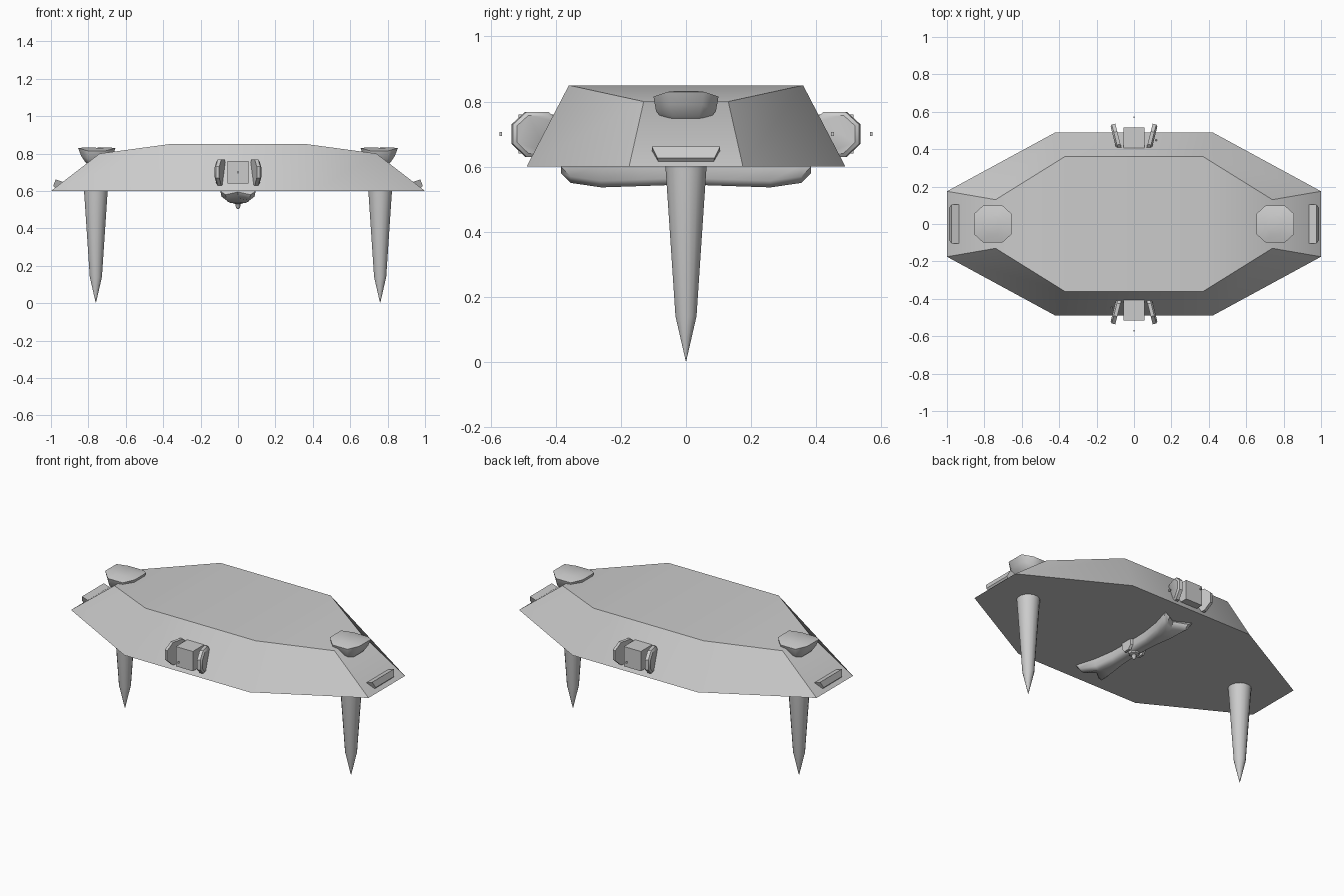
import bpy, bmesh, math
from mathutils import Vector, Matrix

if "Cube" in bpy.data.objects:
    bpy.data.objects.remove(bpy.data.objects["Cube"])


def make(name, bm, angle=30, loc=(0, 0, 0), turn=0.0):
    bmesh.ops.recalc_face_normals(bm, faces=bm.faces)
    bm.transform(Matrix.Translation(loc) @ Matrix.Rotation(turn, 4, 'Z'))
    me = bpy.data.meshes.new(name)
    bm.to_mesh(me)
    bm.free()
    ob = bpy.data.objects.new(name, me)
    bpy.context.collection.objects.link(ob)
    bpy.ops.object.select_all(action='DESELECT')
    bpy.context.view_layer.objects.active = ob
    ob.select_set(True)
    bpy.ops.object.shade_smooth_by_angle(angle=math.radians(angle))
    return ob


def loft(rings, cap_start=True, cap_end=True):
    """Skin a list of rings that share the same point count."""
    bm = bmesh.new()
    rows = [[bm.verts.new(p) for p in r] for r in rings]
    n = len(rows[0])
    for a, b in zip(rows, rows[1:]):
        for i in range(n):
            j = (i + 1) % n
            bm.faces.new((a[i], a[j], b[j], b[i]))
    if cap_start:
        bm.faces.new(rows[0])
    if cap_end:
        bm.faces.new(rows[-1])
    return bm, rows


def octagon(x1, y1, x2, y2, z1, z2):
    """Eight-sided ring: (x1, y1) at the ends, (x2, y2) on the sides."""
    return [(x1, -y1, z1), (x1, y1, z1), (x2, y2, z2), (-x2, y2, z2),
            (-x1, y1, z1), (-x1, -y1, z1), (-x2, -y2, z2), (x2, -y2, z2)]


def lathe(profile, n):
    return loft([[(r * math.cos(2 * math.pi * (i + .5) / n),
                   r * math.sin(2 * math.pi * (i + .5) / n), z)
                  for i in range(n)] for r, z in profile])[0]


def box(size):
    bm = bmesh.new()
    bmesh.ops.create_cube(bm, size=1)
    bmesh.ops.scale(bm, vec=size, verts=bm.verts)
    return bm


# Hull: faceted shell with a gently bent roof
bm, rows = loft([octagon(1, .175, .42, .49, .6, .6),
                 octagon(.74, .13, .37, .36, .80, .85)], cap_end=False)
t = rows[1]
for q in ((0, 1, 2, 7), (7, 2, 3, 6), (6, 3, 4, 5)):
    bm.faces.new([t[i] for i in q])
make("hull", bm)

for side, s in (("right", 1), ("left", -1)):
    turn = 0 if s > 0 else math.pi

    # Spike legs
    make(side + "_leg", lathe([(.067, .62), (.063, .58), (.033, .14), (.001, .003)], 16),
         40, (.76 * s, 0, 0))

    # Bowl-shaped turrets on the sloped ends
    rings = [octagon(a, b, c, d, z1, z2) for a, b, c, d, z1, z2 in
             ((.05, .025, .025, .05, .833, .83),
              (.10, .055, .05, .10, .83, .815),
              (.085, .05, .045, .092, .79, .77),
              (.062, .04, .035, .065, .755, .74),
              (.03, .025, .02, .04, .726, .726))]
    make(side + "_turret", loft(rings)[0], 50, (.755 * s, 0, 0), turn)

    # End bumpers
    section = ((.925, .645, .105), (.975, .662, .105), (.988, .627, .088), (.975, .612, .085))
    make(side + "_bumper", loft([[(x, k * w, z) for x, z, w in section] for k in (-1, 1)])[0],
         30, (0, 0, 0), turn)

# Side guns: box body, two splayed octagonal plates, muzzle markers
for side, s in (("back", 1), ("front", -1)):
    turn = 0 if s > 0 else math.pi
    make(side + "_gun_box", box((.114, .12, .12)), 30, (0, .455 * s, .70))
    make(side + "_gun_muzzle", box((.008, .008, .012)), 30, (0, .57 * s, .70))
    make(side + "_gun_pin", box((.008, .01, .012)), 30, (.12 * s, .45 * s, .70))
    for k in (-1, 1):
        outline = [(-.072, -.045), (-.045, -.07), (.025, -.07), (.068, -.03),
                   (.068, .03), (.025, .068), (-.045, .068), (-.072, .045)]
        plate, _ = loft([[(x, y * f, z * f) for y, z in outline]
                         for x, f in ((-.014 * k, 1), (.005 * k, 1), (.014 * k, .85))])
        bmesh.ops.rotate(plate, verts=plate.verts, cent=(0, 0, 0),
                         matrix=Matrix.Rotation(-k * .25, 3, 'Z'))
        bmesh.ops.translate(plate, verts=plate.verts, vec=(.097 * k, .467, 0))
        make(side + "_gun_plate", plate, 40, (0, 0, .70), turn)

# Belly keel: waisted beam with forked ends (y, half width, lowest z, notch depth)
half = [(.385, .095, .58, .05), (.355, .088, .55, .035), (.26, .06, .536, .01),
        (.14, .042, .54, 0)]
stations = [(-y, w, z, n) for y, w, z, n in half] + [(0, .038, .545, 0)] + half[::-1]
rings = []
for y, w, z, n in stations:
    m = y - math.copysign(n, y)
    rings.append([(-w, y, .605), (-w, y, z + .02), (-w * .7, y, z), (0, m, z + n * .3),
                  (w * .7, y, z), (w, y, z + .02), (w, y, .605), (0, m, .605)])
make("belly_keel", loft(rings)[0], 60)

# Belly gun under the keel
make("belly_gun", lathe([(.035, .56), (.03, .535), (.015, .53), (.012, .512), (.004, .504)], 8),
     40)
for k in (-1, 1):
    plate, _ = loft([[(x * k, y * f, z) for y, z in
                      ((-.04, .6), (-.04, .565), (-.02, .54), (.02, .54), (.04, .565), (.04, .6))]
                     for x, f in ((.04, 1), (.055, .9))])
    make("belly_gun_plate", plate)
